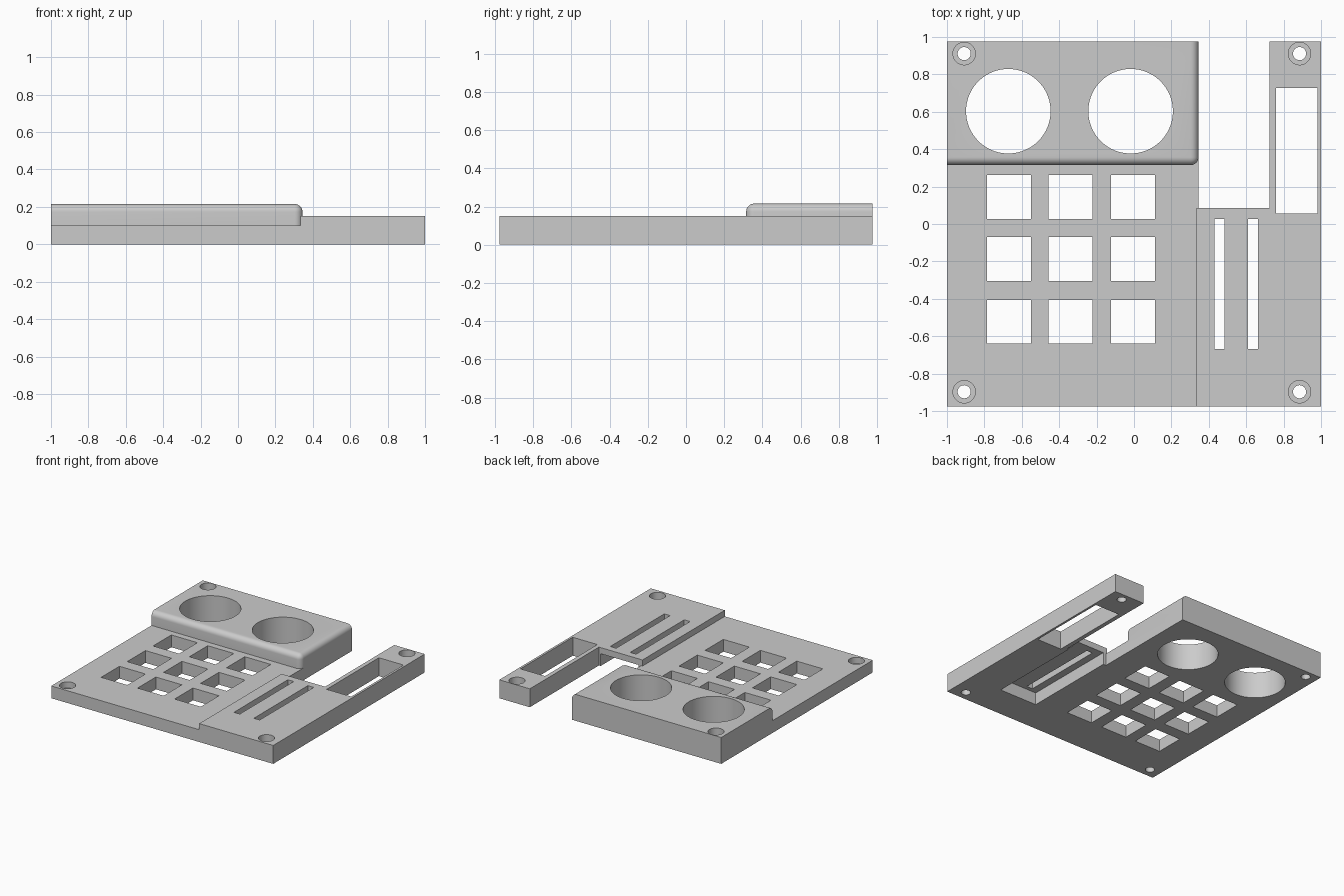
import bpy
import bmesh
import math

cube = bpy.data.objects.get("Cube")
if cube:
    bpy.data.objects.remove(cube, do_unlink=True)

grey = bpy.data.materials.new("light grey plastic")
grey.use_nodes = True
colour = (0.6, 0.6, 0.6, 1)
grey.diffuse_color = colour
grey.node_tree.nodes["Principled BSDF"].inputs["Base Color"].default_value = colour


def prism(name, outline, z0, z1):
    """Extrude a flat outline from z0 to z1."""
    bm = bmesh.new()
    face = bm.faces.new([bm.verts.new((x, y, z0)) for x, y in outline])
    moved = bmesh.ops.extrude_face_region(bm, geom=[face])["geom"]
    bmesh.ops.translate(bm, vec=(0, 0, z1 - z0),
                        verts=[v for v in moved if isinstance(v, bmesh.types.BMVert)])
    bmesh.ops.recalc_face_normals(bm, faces=bm.faces)
    mesh = bpy.data.meshes.new(name)
    bm.to_mesh(mesh)
    bm.free()
    mesh.materials.append(grey)
    obj = bpy.data.objects.new(name, mesh)
    bpy.context.collection.objects.link(obj)
    return obj


def box(name, x0, x1, y0, y1, z0, z1):
    return prism(name, [(x0, y0), (x1, y0), (x1, y1), (x0, y1)], z0, z1)


def disc(name, x, y, r, z0, z1, sides=64):
    ring = [math.tau * i / sides for i in range(sides)]
    return prism(name, [(x + r * math.cos(a), y + r * math.sin(a)) for a in ring], z0, z1)


def combine(target, other, operation):
    """Apply a boolean and discard the helper."""
    mod = target.modifiers.new("shape", "BOOLEAN")
    mod.operation = operation
    mod.solver = "EXACT"
    mod.object = other
    bpy.context.view_layer.objects.active = target
    bpy.ops.object.modifier_apply(modifier=mod.name)
    bpy.data.objects.remove(other, do_unlink=True)


BACK, EDGE, FRONT = 0.975, 0.345, 0.315
LOW, HIGH, TOP = 0.10, 0.15, 0.215

# Low key plate and the taller wing with its arm
panel = box("control_panel", -1, EDGE, -BACK, BACK, 0, LOW)
wing = prism("wing", [(0.333, -BACK), (1, -BACK), (1, BACK), (0.725, BACK),
                      (0.725, 0.085), (0.333, 0.085)], 0, HIGH)
combine(panel, wing, "UNION")

# Raised dial block, rounded along its front, its side and their corner
block = box("dial_block", -1, EDGE, FRONT, BACK, 0.05, TOP)
bm = bmesh.new()
bm.from_mesh(block.data)


def rounded(edge):
    on_front = all(abs(v.co.y - FRONT) < 1e-4 for v in edge.verts)
    on_side = all(abs(v.co.x - EDGE) < 1e-4 for v in edge.verts)
    on_top = all(abs(v.co.z - TOP) < 1e-4 for v in edge.verts)
    return on_front + on_side + on_top == 2 and (on_top or (on_front and on_side))


bmesh.ops.bevel(bm, geom=[e for e in bm.edges if rounded(e)], offset=0.042,
                offset_type="OFFSET", segments=8, profile=0.5, affect="EDGES")
bm.to_mesh(block.data)
bm.free()
combine(panel, block, "UNION")

# Key openings, three by three
for x in (-0.785, -0.457, -0.123):
    for y in (-0.64, -0.305, 0.028):
        combine(panel, box("key_cut", x, x + 0.235, y, y + 0.235, -0.1, 0.3), "DIFFERENCE")

# Dial openings
for x in (-0.672, -0.018):
    combine(panel, disc("dial_cut", x, 0.603, 0.226, -0.1, 0.4, 96), "DIFFERENCE")

# Pocket under the wing, open at the back, with two slider slots
combine(panel, box("slider_pocket", 0.37, 0.71, -0.7, 0.2, -0.1, 0.1), "DIFFERENCE")
for x in (0.43, 0.61):
    combine(panel, box("slider_cut", x, x + 0.053, -0.667, 0.028, -0.1, 0.3), "DIFFERENCE")

# Long window in the arm
combine(panel, box("arm_window", 0.76, 0.982, 0.055, 0.728, -0.1, 0.3), "DIFFERENCE")

# Counterbored screw holes in the corners
for x in (-0.908, 0.885):
    for y in (-0.897, 0.911):
        combine(panel, disc("screw_head", x, y, 0.06, 0.05, 0.4, 48), "DIFFERENCE")
        combine(panel, disc("screw_hole", x, y, 0.035, -0.1, 0.4, 48), "DIFFERENCE")

# Keep one material slot and smooth the round walls
while len(panel.data.materials) > 1:
    panel.data.materials.pop()
for poly in panel.data.polygons:
    poly.material_index = 0
bpy.ops.object.select_all(action="DESELECT")
panel.select_set(True)
bpy.context.view_layer.objects.active = panel
bpy.ops.object.shade_smooth_by_angle(angle=math.radians(30))
